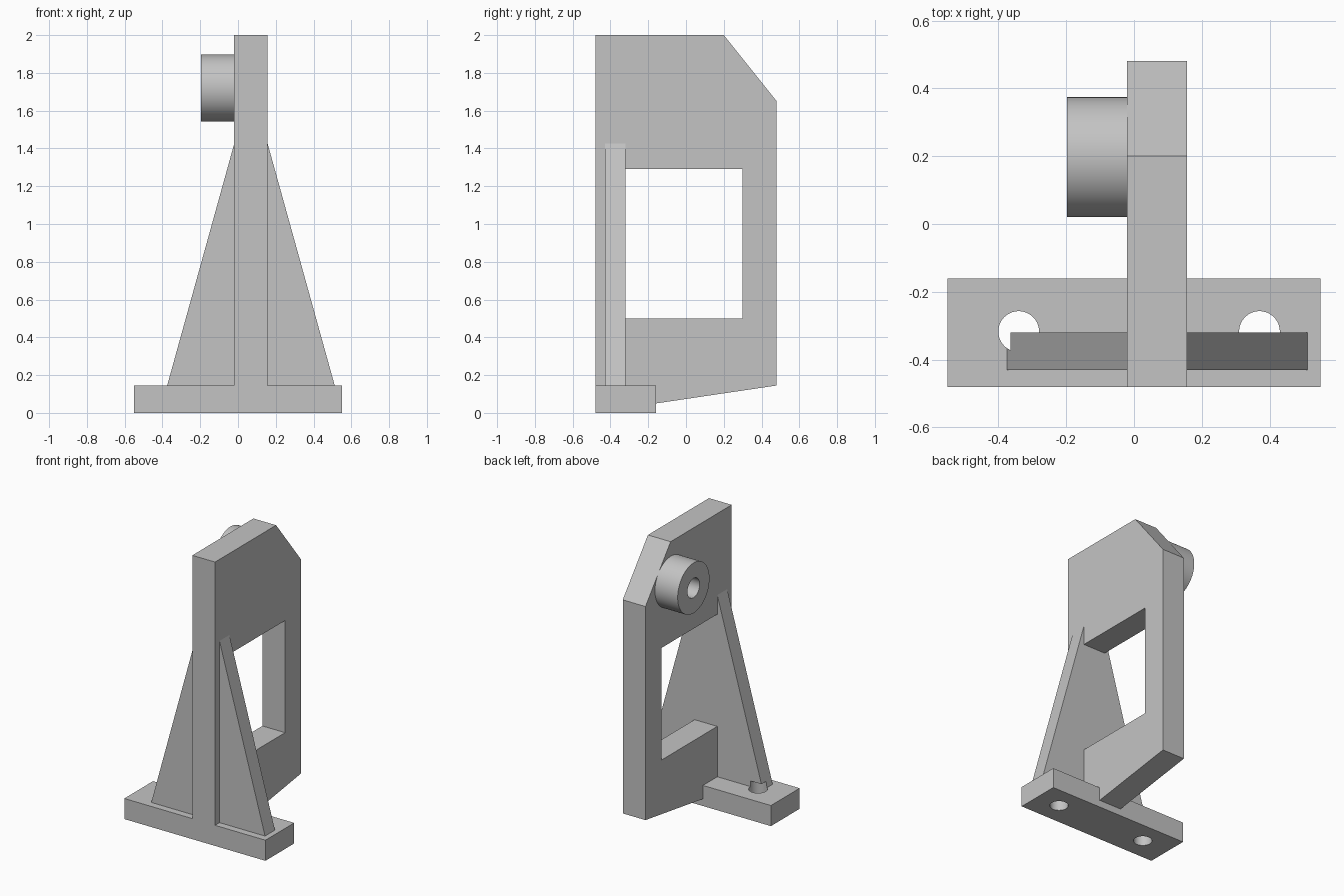
import bpy, bmesh, math
from mathutils import Matrix, Vector

cube = bpy.data.objects.get("Cube")
if cube:
    bpy.data.objects.remove(cube, do_unlink=True)

# Single grey material
GREY = (0.55, 0.55, 0.55, 1)
grey = bpy.data.materials.new("plain grey")
grey.use_nodes = True
grey.diffuse_color = GREY
grey.node_tree.nodes["Principled BSDF"].inputs["Base Color"].default_value = GREY


def finish(name, bm):
    bmesh.ops.recalc_face_normals(bm, faces=bm.faces)
    mesh = bpy.data.meshes.new(name)
    bm.to_mesh(mesh)
    bm.free()
    mesh.materials.append(grey)
    obj = bpy.data.objects.new(name, mesh)
    bpy.context.collection.objects.link(obj)
    return obj


def prism(name, profile, depth):
    """Extrude a closed profile of 3D points along a depth vector."""
    bm = bmesh.new()
    face = bm.faces.new([bm.verts.new(p) for p in profile])
    ext = bmesh.ops.extrude_face_region(bm, geom=[face])
    verts = [v for v in ext["geom"] if isinstance(v, bmesh.types.BMVert)]
    bmesh.ops.translate(bm, verts=verts, vec=depth)
    return finish(name, bm)


def box(name, lo, hi):
    (x0, y0, z0), (x1, y1, z1) = lo, hi
    return prism(name, [(x0, y0, z0), (x1, y0, z0), (x1, y1, z0), (x0, y1, z0)],
                 (0, 0, z1 - z0))


def cylinder(name, start, end, radius):
    a, b = Vector(start), Vector(end)
    turn = (b - a).to_track_quat('Z', 'Y').to_matrix().to_4x4()
    bm = bmesh.new()
    bmesh.ops.create_cone(bm, cap_ends=True, segments=64, radius1=radius,
                          radius2=radius, depth=(b - a).length,
                          matrix=Matrix.Translation((a + b) / 2) @ turn)
    return finish(name, bm)


def cut(obj, cutter):
    mod = obj.modifiers.new("cut", 'BOOLEAN')
    mod.operation = 'DIFFERENCE'
    mod.solver = 'EXACT'
    mod.object = cutter
    cutter.hide_render = True


X0, X1 = -0.02, 0.157          # plate sides
FRONT, BASE_TOP = -0.48, 0.145

# Upright plate with chamfered corner, sloping underside and window
outline = [(FRONT, BASE_TOP), (-0.16, BASE_TOP), (-0.16, 0.05), (0.48, BASE_TOP),
           (0.48, 1.65), (0.2, 2), (FRONT, 2)]
plate = prism("upright_plate", [(X0, y, z) for y, z in outline], (X1 - X0, 0, 0))
cut(plate, box("window_cutter", (-0.3, -0.32, 0.5), (0.4, 0.3, 1.29)))

# Foot
foot = box("foot", (-0.55, FRONT, 0), (0.55, -0.16, BASE_TOP))

# Gussets on both sides, with bolt holes that clip their lower ends
for side, inner, outer, bolt in (("right", X0, -0.375, -0.34),
                                 ("left", X1, 0.512, 0.37)):
    gusset = prism(side + "_gusset",
                   [(inner, -0.43, BASE_TOP), (outer, -0.43, BASE_TOP),
                    (inner, -0.43, 1.425)], (0, 0.11, 0))
    drill = cylinder(side + "_bolt_cutter", (bolt, -0.317, -0.1),
                     (bolt, -0.317, 0.185), 0.06)
    cut(gusset, drill)
    cut(foot, drill)

# Round boss with a bore
boss = cylinder("boss", (X0, 0.197, 1.72), (-0.197, 0.197, 1.72), 0.177)
cut(boss, cylinder("bore_cutter", (0.05, 0.197, 1.72), (-0.3, 0.197, 1.72), 0.068))

# Apply the cuts, drop the cutters and smooth the round walls
bpy.context.view_layer.update()
deps = bpy.context.evaluated_depsgraph_get()
parts = [o for o in bpy.context.collection.objects if o.modifiers]
results = [(o, bpy.data.meshes.new_from_object(o.evaluated_get(deps))) for o in parts]
for obj, mesh in results:
    obj.modifiers.clear()
    obj.data = mesh
for obj in list(bpy.data.objects):
    if obj.name.endswith("_cutter"):
        bpy.data.objects.remove(obj, do_unlink=True)
bpy.ops.object.select_all(action='DESELECT')
for obj in parts:
    obj.select_set(True)
bpy.context.view_layer.objects.active = foot
bpy.ops.object.shade_smooth_by_angle(angle=math.radians(30))
